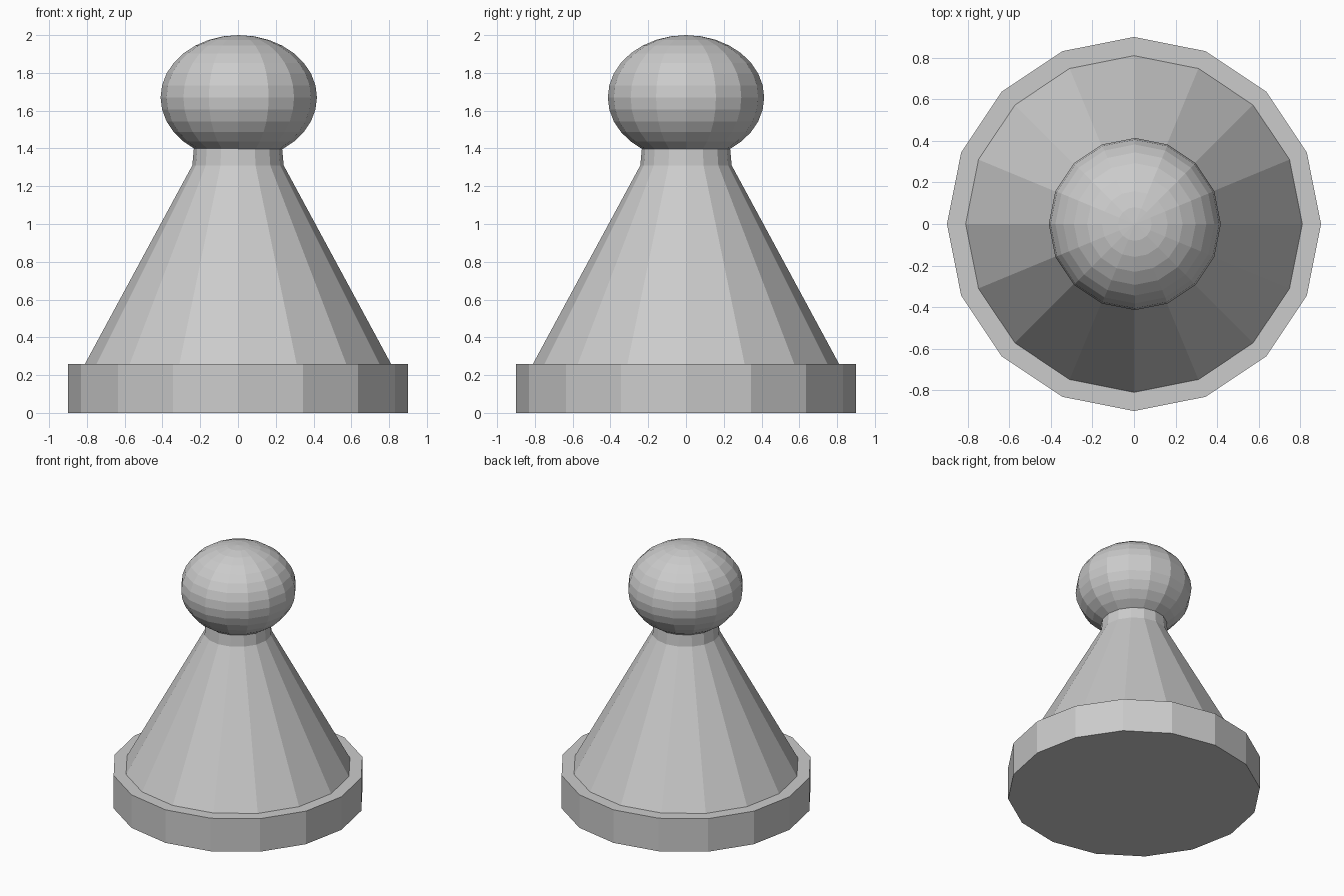
import bpy, bmesh
from math import cos, sin, tau

if "Cube" in bpy.data.objects:
    bpy.data.objects.remove(bpy.data.objects["Cube"])

SIDES = 16


def lathe(name, profile):
    """Closed flat-shaded solid turned around z from (radius, height) points."""
    bm = bmesh.new()
    rings = [[bm.verts.new((r * cos(tau * i / SIDES), r * sin(tau * i / SIDES), z))
              for i in range(SIDES)] for r, z in profile]
    for lower, upper in zip(rings, rings[1:]):
        for i in range(SIDES):
            j = (i + 1) % SIDES
            bm.faces.new((lower[i], lower[j], upper[j], upper[i]))
    bm.faces.new(rings[0][::-1])
    bm.faces.new(rings[-1])
    mesh = bpy.data.meshes.new(name)
    bm.to_mesh(mesh)
    bm.free()
    obj = bpy.data.objects.new(name, mesh)
    bpy.context.collection.objects.link(obj)
    return obj


# Base, with the conical body and short neck rising from it
lathe("base_and_body", [(0.9, 0), (0.9, 0.26), (0.81, 0.26),
                        (0.242, 1.31), (0.232, 1.42)])

# Slightly flattened ball head
bpy.ops.mesh.primitive_uv_sphere_add(segments=SIDES, ring_count=16, radius=1,
                                     location=(0.004, 0, 1.67))
head = bpy.context.object
head.name = "head"
head.scale = (0.414, 0.414, 0.33)
